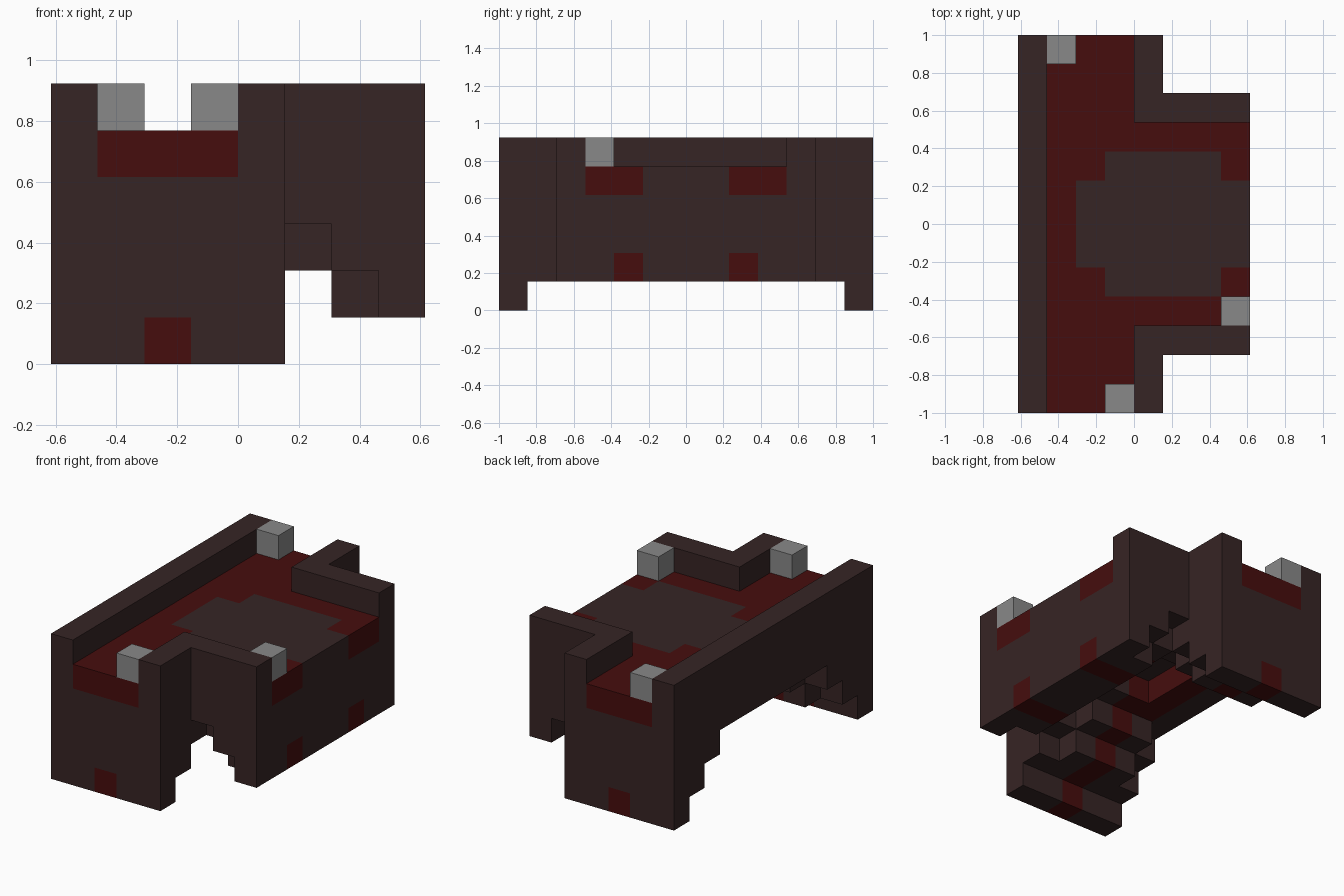
import bpy
import bmesh
from mathutils import Vector

cube = bpy.data.objects.get("Cube")
if cube:
    bpy.data.objects.remove(cube, do_unlink=True)

# Block grid: 8 wide, 13 long, 6 high
NX, NY, NZ = 8, 13, 6
U = 2 / NY


def material(name, rgb):
    m = bpy.data.materials.new(name)
    m.use_nodes = True
    m.diffuse_color = (*rgb, 1)
    m.node_tree.nodes["Principled BSDF"].inputs["Base Color"].default_value = (*rgb, 1)
    return m


BROWN = material("dark brown", (0.037, 0.018, 0.018))
RED = material("deep red", (0.061, 0.004, 0.004))
GREY = material("grey", (0.25, 0.25, 0.25))


def fold(y):
    """Distance from the nearer end, since the ends mirror each other."""
    return min(y, NY - 1 - y)


def inside(x, y):
    return x <= 4 or fold(y) >= 2


def underside(x, y):
    """Height of the stepped underside above each grid square."""
    e = fold(y)
    if x in (0, 4):
        return min(e, 3)
    if x > 4:
        return max(1, 8 - x - (e > 2))
    if e < 2:
        return e
    if x == 1:
        return min(e - 1, 3)
    return min(e - 1, 4)


def rim(x, y):
    """Squares that carry the low wall."""
    e = fold(y)
    return x == 0 or (x == 4 and e <= 2) or (x >= 4 and e == 2)


def dark_rug(x, y):
    e = fold(y)
    return (3 <= x <= 6 and e >= 4) or (x in (2, 7) and e >= 5)


def is_red(x, y, z):
    e = fold(y)
    if z == 4:
        return not rim(x, y) and x > 0 and not dark_rug(x, y)
    if z == 3 and x in (1, 2) and e >= 4:
        return True
    # Stripes that climb the steps of the underside
    stripe = (x == 2 and e <= 4) or (x >= 4 and e == 4)
    return stripe and z == underside(x, y)


squares = [(x, y) for x in range(NX) for y in range(NY) if inside(x, y)]
deck = {(x, y, 4) for x, y in squares}
wall = {(x, y, 5) for x, y in squares if rim(x, y)}
base = {(x, y, z) for x, y in squares for z in range(underside(x, y), 4)}
solid = deck | wall | base

DIRECTIONS = [Vector(d) for d in ((1, 0, 0), (-1, 0, 0), (0, 1, 0),
                                  (0, -1, 0), (0, 0, 1), (0, 0, -1))]


def build(name, cells, mats, pick, neighbours):
    """Skin the outer faces of a group of cells and merge the flat areas."""
    bm = bmesh.new()
    for cell in sorted(cells):
        centre = Vector(cell) + Vector((0.5, 0.5, 0.5))
        for d in DIRECTIONS:
            if tuple(int(a + b) for a, b in zip(cell, d)) in neighbours:
                continue
            s = Vector((d.y, d.z, d.x))
            t = d.cross(s)
            corners = [centre + (d + a * s + b * t) / 2
                       for a, b in ((-1, -1), (1, -1), (1, 1), (-1, 1))]
            face = bm.faces.new([bm.verts.new(
                (c - Vector((NX / 2, NY / 2, 0))) * U) for c in corners])
            face.material_index = pick(*cell)
    bmesh.ops.remove_doubles(bm, verts=bm.verts, dist=U / 100)
    bmesh.ops.dissolve_limit(bm, angle_limit=0.01, verts=bm.verts,
                             edges=bm.edges, delimit={'MATERIAL'})
    bmesh.ops.triangulate(bm, faces=[f for f in bm.faces if len(f.verts) > 4])
    mesh = bpy.data.meshes.new(name)
    bm.to_mesh(mesh)
    bm.free()
    for m in mats:
        mesh.materials.append(m)
    bpy.context.collection.objects.link(bpy.data.objects.new(name, mesh))


# Stepped base with its red stripes, floor with its rug, and low wall
for part, cells in (("stepped_base", base), ("floor", deck), ("low_wall", wall)):
    build(part, cells, [BROWN, RED], lambda *c: int(is_red(*c)), solid)

# Grey posts beside the openings
for part, cell in (("front_post", (3, 0, 5)), ("side_post", (7, 3, 5)),
                   ("back_post", (1, 12, 5))):
    build(part, {cell}, [GREY], lambda *c: 0, set())
